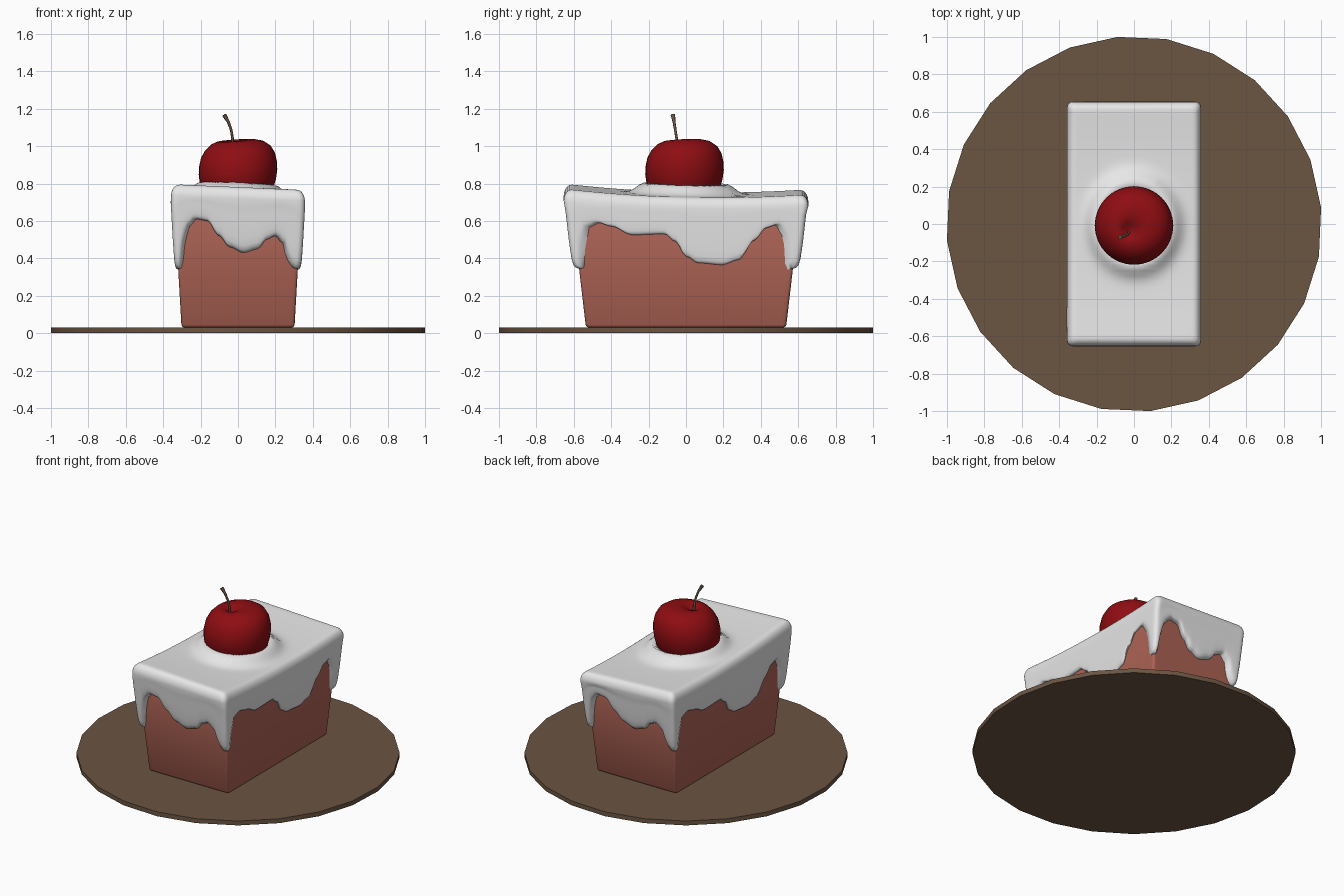
import bpy, bmesh, math
from mathutils import Vector

if "Cube" in bpy.data.objects:
    bpy.data.objects.remove(bpy.data.objects["Cube"])


def material(name, rgb):
    m = bpy.data.materials.new(name)
    m.diffuse_color = (*rgb, 1)
    m.use_nodes = True
    m.node_tree.nodes["Principled BSDF"].inputs["Base Color"].default_value = m.diffuse_color
    return m


ICING = material("white icing", (0.8, 0.8, 0.8))
SPONGE = material("pink brown sponge", (0.42, 0.125, 0.09))
RED = material("cherry red", (0.27, 0.004, 0.006))
BROWN = material("dark brown", (0.145, 0.09, 0.055))


def loft(name, rings, mat, angle=40):
    """Skin closed rings of equal length and cap both ends."""
    bm = bmesh.new()
    loops = [[bm.verts.new(p) for p in r] for r in rings]
    n = len(loops[0])
    for a, b in zip(loops, loops[1:]):
        for i in range(n):
            j = (i + 1) % n
            bm.faces.new((a[i], a[j], b[j], b[i]))
    bm.faces.new(loops[0][::-1])
    bm.faces.new(loops[-1])
    bmesh.ops.recalc_face_normals(bm, faces=bm.faces)
    me = bpy.data.meshes.new(name)
    bm.to_mesh(me)
    bm.free()
    me.materials.append(mat)
    ob = bpy.data.objects.new(name, me)
    bpy.context.collection.objects.link(ob)
    bpy.ops.object.select_all(action='DESELECT')
    ob.select_set(True)
    bpy.context.view_layer.objects.active = ob
    bpy.ops.object.shade_smooth_by_angle(angle=math.radians(angle))
    return ob


def circle(r, z, n, turn=0.0):
    return [(r * math.cos(turn + math.tau * i / n), r * math.sin(turn + math.tau * i / n), z)
            for i in range(n)]


# Rounded rectangle columns: (corner x sign, corner y sign, normal angle or None, drip height)
def curve_at(table, t):
    for (t0, z0), (t1, z1) in zip(table, table[1:]):
        if t <= t1:
            f = (t - t0) / (t1 - t0)
            return z0 + (z1 - z0) * (1 - math.cos(math.pi * f)) / 2
    return table[-1][1]


SHORT = [(-1, .38), (-.96, .47), (-.85, .57), (-.72, .61), (-.52, .60), (-.33, .52), (-.15, .46),
         (.1, .43), (.35, .45), (.5, .50), (.65, .52), (.8, .48), (.89, .39), (1, .35)]
LONG = [(-1, .35), (-.95, .50), (-.9, .57), (-.8, .59), (-.68, .57), (-.5, .525), (-.2, .53),
        (-.1, .49), (0, .41), (.12, .375), (.35, .365), (.5, .39), (.62, .49), (.72, .56),
        (.83, .58), (.92, .52), (.97, .37), (1, .34)]


def make_columns():
    cols = []
    corner = [(-1, -1), (1, -1), (1, 1), (-1, 1)]
    for side in range(4):
        (x0, y0), (x1, y1) = corner[side], corner[(side + 1) % 4]
        table, n = ((SHORT, 40), (LONG, 66))[side % 2]
        ang = math.pi * (side - 1) / 2
        for i in range(n + 1):
            f = i / n
            cols.append((x0 + (x1 - x0) * f, y0 + (y1 - y0) * f, ang, curve_at(table, 2 * f - 1)))
        for k in (1, 2, 3):
            cols.append((x1, y1, ang + k * math.pi / 8, .345))
    return cols


COLS = make_columns()


def on_rect(col, a, b, r):
    return (col[0] * (a - r) + r * math.cos(col[2]), col[1] * (b - r) + r * math.sin(col[2]))


def cake_half(z):
    f = (z - .03) / .67
    return .302 + .038 * f, .535 + .078 * f


# Plate
loft("plate", [circle(1.004, z, 24, math.radians(5)) for z in (0, .03)], BROWN, 30)

# Cake body, flared upwards with softened edges
rings = []
for z, inset in ((.03, .012), (.036, .004), (.045, 0), (.35, 0), (.66, 0), (.68, .01)):
    a, b = cake_half(z)
    rings.append([(*on_rect(c, a - inset, b - inset, .015), z) for c in COLS])
loft("cake", rings, SPONGE)


# Icing: wavy top with a raised collar, rounded lip and dripping skirt
def top_z(x, y):
    r = math.hypot(x, y * .92)
    collar = .058 * math.exp(-((r - .2) / .055) ** 2)
    return .74 - .015 * y / .65 + .03 * (y / .65) ** 2 - .015 * x / .35 + collar


rings = []
TOP_A, TOP_B, LIP = .318, .612, .042
for k in range(1, 23):
    s = k / 22
    ring = []
    for c in COLS:
        x, y = on_rect(c, TOP_A, TOP_B, .02)
        ring.append((x * s, y * s, top_z(x * s, y * s)))
    rings.append(ring)
for k in range(1, 6):
    t = k / 5 * math.pi / 2
    ring = []
    for c in COLS:
        x, y = on_rect(c, TOP_A, TOP_B, .02)
        out = math.sin(t)
        px, py = on_rect(c, TOP_A + .04 * out, TOP_B + LIP * out, .02 + .01 * out)
        ring.append((px, py, top_z(x, y) - .06 * (1 - math.cos(t))))
    rings.append(ring)
start = rings[-1]
for f, thick in ((.15, 1), (.3, 1), (.45, 1), (.6, 1), (.75, .97), (.87, .92), (.95, .78),
                 (.985, .5), (1, .15), (.985, -.3)):
    ring = []
    for c, p in zip(COLS, start):
        z = p[2] + (c[3] - p[2]) * f
        a, b = cake_half(z)
        ring.append((*on_rect(c, a + .02 * thick, b + .037 * thick, .028), z))
    rings.append(ring)
loft("icing", rings, ICING, 70)

# Cherry, slightly tilted, with a dimple towards the stem
PROFILE = [(.02, .69), (.09, .695), (.15, .72), (.186, .765), (.203, .81), (.21, .86), (.209, .90),
           (.198, .95), (.175, .99), (.14, 1.018), (.10, 1.03), (.065, 1.03), (.04, 1.02),
           (.02, 1.005), (.005, 1.0)]
rings = []
for r, z in PROFILE:
    shift = -.03 * max(0, 1 - r / .16) if z > .9 else 0
    rings.append([(x + shift, y + shift - .008, z + .07 * (x + y * .8) * (z > .8))
                  for x, y, z in circle(r, z, 32)])
loft("cherry", rings, RED, 80)

# Stem, curved and flared at the tip
PATH = [((-.03, -.042, .99), .008), ((-.029, -.05, 1.04), .007), ((-.036, -.057, 1.085), .007),
        ((-.052, -.064, 1.13), .008), ((-.074, -.07, 1.167), .012)]
rings = []
for i, (p, r) in enumerate(PATH):
    d = Vector(PATH[min(i + 1, 4)][0]) - Vector(PATH[max(i - 1, 0)][0])
    q = Vector((0, 0, 1)).rotation_difference(d)
    rings.append([Vector(p) + q @ Vector(v) for v in circle(r, 0, 8)])
loft("cherry_stem", rings, BROWN, 50)
